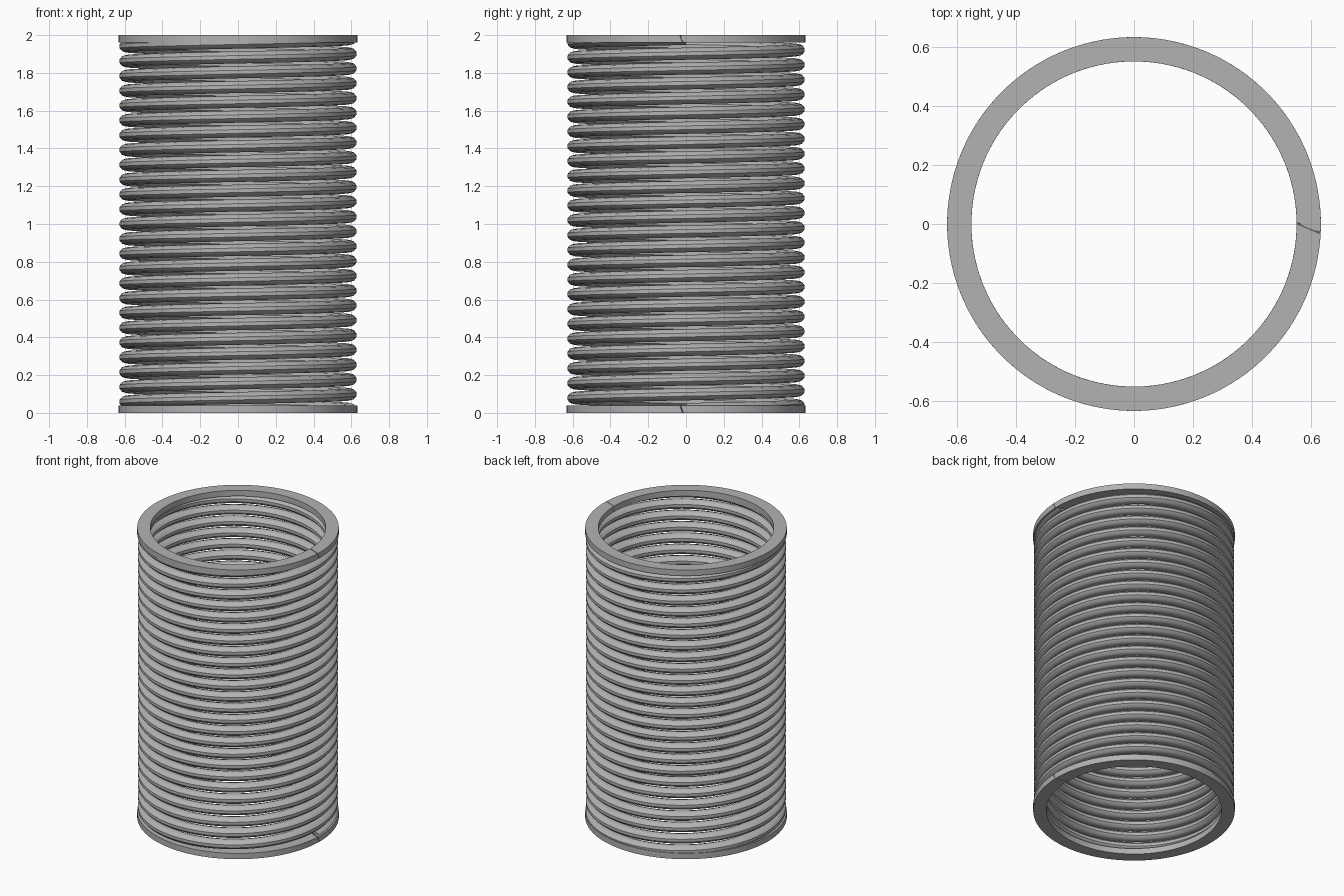
import bpy, bmesh, math

if "Cube" in bpy.data.objects:
    bpy.data.objects.remove(bpy.data.objects["Cube"])

MID_R, HALF_W = 0.591, 0.041      # wire centre radius and radial half width
RING_H, HEIGHT = 0.04, 2.0
TURNS, STEPS, SIDES = 25, 96, 10
HALF_H = 0.032

steel = bpy.data.materials.new("steel grey")
steel.use_nodes = True
grey = (0.45, 0.45, 0.45, 1)
steel.diffuse_color = grey
steel.node_tree.nodes["Principled BSDF"].inputs["Base Color"].default_value = grey


def sweep(name, sections):
    """Skin a list of closed cross-sections and cap both ends."""
    bm = bmesh.new()
    loops = [[bm.verts.new(p) for p in s] for s in sections]
    n = len(loops[0])
    for a, b in zip(loops, loops[1:]):
        for i in range(n):
            j = (i + 1) % n
            bm.faces.new((a[i], a[j], b[j], b[i]))
    bm.faces.new(loops[0])
    bm.faces.new(loops[-1])
    bmesh.ops.recalc_face_normals(bm, faces=bm.faces)
    mesh = bpy.data.meshes.new(name)
    bm.to_mesh(mesh)
    bm.free()
    mesh.materials.append(steel)
    obj = bpy.data.objects.new(name, mesh)
    bpy.context.collection.objects.link(obj)
    bpy.ops.object.select_all(action="DESELECT")
    obj.select_set(True)
    bpy.context.view_layer.objects.active = obj
    bpy.ops.object.shade_smooth_by_angle(angle=math.radians(40))


def polar(r, a, z):
    return (r * math.cos(a), r * math.sin(a), z)


# Flat ground end rings, each with a narrow slanted split on the left side
def end_ring(name, z0):
    sections = []
    for k in range(129):
        t = k / 128
        section = []
        for u, v in ((-1, -1), (1, -1), (1, 1), (-1, 1)):
            slant = -0.01 - 0.028 * u - 0.012 * v
            a = slant + 0.004 + t * (math.tau - 0.008)
            section.append(polar(MID_R + u * HALF_W, a, z0 + (v + 1) / 2 * RING_H))
        sections.append(section)
    sweep(name, sections)


end_ring("bottom_end_ring", 0)
end_ring("top_end_ring", HEIGHT - RING_H)

# Active coils: one continuous helix of many-sided wire between the rings
low = RING_H / 2
rise = HEIGHT - RING_H
coil = []
for k in range(TURNS * STEPS + 1):
    a = math.tau * k / STEPS
    z = low + rise * k / (TURNS * STEPS)
    section = []
    for s in range(SIDES):
        b = math.tau * (s + 0.5) / SIDES
        zz = min(max(z + HALF_H * math.sin(b), 0.004), HEIGHT - 0.004)
        section.append(polar(MID_R + (HALF_W - 0.003) * math.cos(b), a, zz))
    coil.append(section)
sweep("spring_coil", coil)
